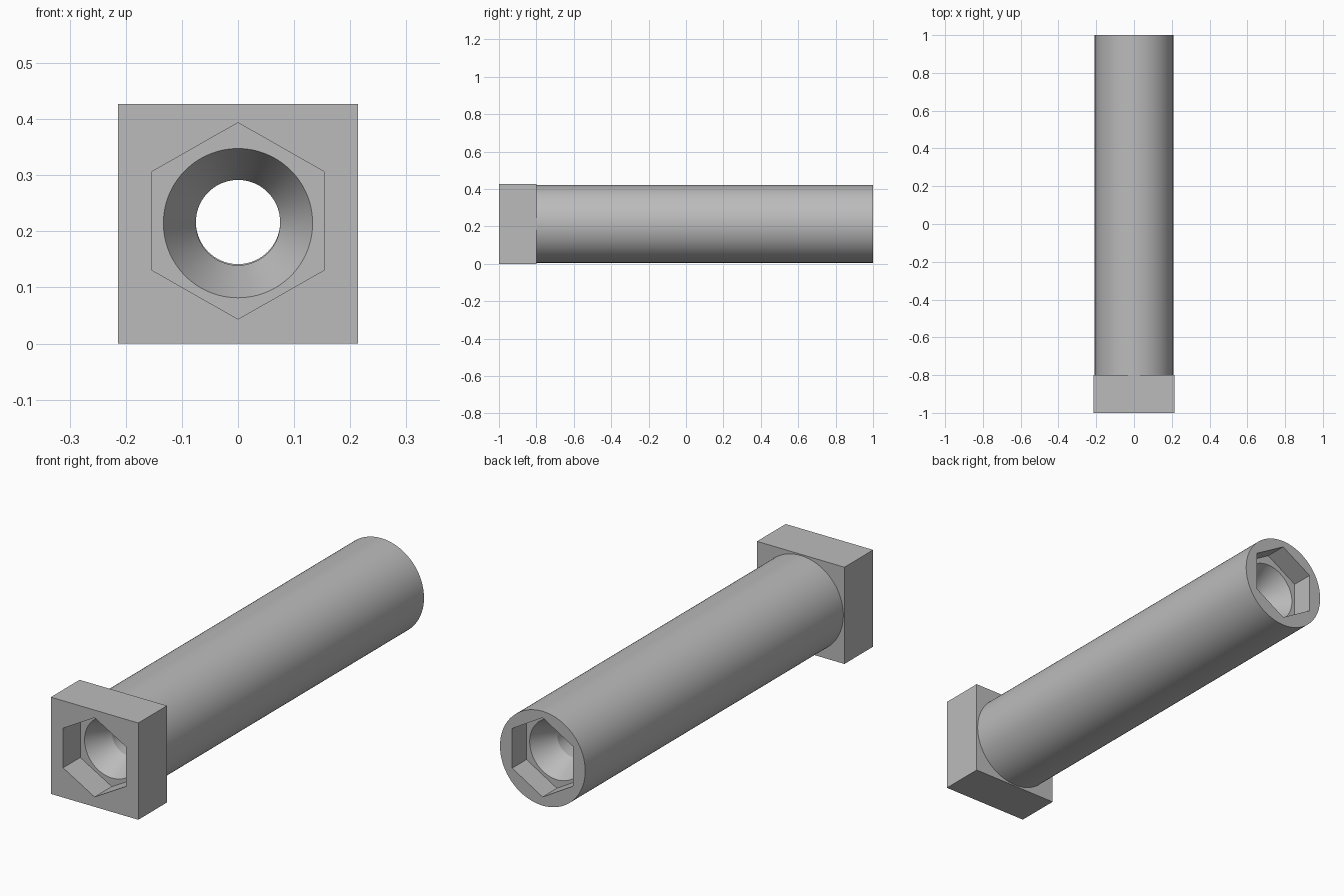
import bpy, bmesh, math
from mathutils import Matrix, Vector

if "Cube" in bpy.data.objects:
    bpy.data.objects.remove(bpy.data.objects["Cube"])

ZC = 0.2135      # axis height of the shaft
HEX_Z = 0.2185   # axis height of the hex sockets and bore

grey = bpy.data.materials.new("plain grey")
grey.diffuse_color = (0.5, 0.5, 0.5, 1)
grey.use_nodes = True
grey.node_tree.nodes["Principled BSDF"].inputs["Base Color"].default_value = grey.diffuse_color


def make(name, bm):
    bmesh.ops.recalc_face_normals(bm, faces=bm.faces)
    me = bpy.data.meshes.new(name)
    bm.to_mesh(me)
    bm.free()
    me.materials.append(grey)
    ob = bpy.data.objects.new(name, me)
    bpy.context.collection.objects.link(ob)
    return ob


def lathe(name, rings, sides, z, sx=1.0, sz=1.0, turn=0.0):
    """Closed solid along y from a list of (y, radius) rings."""
    bm = bmesh.new()
    loops = []
    for y, r in rings:
        loops.append([bm.verts.new((r * sx * math.cos(turn + math.tau * i / sides), y,
                                    z + r * sz * math.sin(turn + math.tau * i / sides)))
                      for i in range(sides)])
    for a, b in zip(loops, loops[1:]):
        for i in range(sides):
            j = (i + 1) % sides
            bm.faces.new((a[i], a[j], b[j], b[i]))
    bm.faces.new(loops[0])
    bm.faces.new(loops[-1])
    return make(name, bm)


def boolean(target, tool, operation):
    mod = target.modifiers.new(operation, 'BOOLEAN')
    mod.operation, mod.object, mod.solver = operation, tool, 'EXACT'
    bpy.context.view_layer.objects.active = target
    bpy.ops.object.modifier_apply(modifier=mod.name)
    bpy.data.objects.remove(tool)


# Square head block
bm = bmesh.new()
bmesh.ops.create_cube(bm, size=1, matrix=Matrix.Translation((0, -0.9, ZC))
                      @ Matrix.Diagonal(Vector((0.427, 0.2, 0.427, 1))))
spacer = make("square_headed_spacer", bm)

# Round shaft joined to the head
boolean(spacer, lathe("shaft", [(-0.85, 0.208), (1, 0.208)], 96, ZC), 'UNION')

# Through bore with a conical countersink at each end
boolean(spacer, lathe("front_countersink", [(-0.9, 0.133), (-0.88, 0.133), (-0.77, 0.075), (-0.7, 0.075)],
                      96, 0.2145), 'DIFFERENCE')
boolean(spacer, lathe("back_countersink", [(0.7, 0.075), (0.79, 0.075), (0.9, 0.133), (0.92, 0.133)],
                      96, 0.2145), 'DIFFERENCE')
boolean(spacer, lathe("bore", [(-0.8, 0.075), (0.8, 0.075)], 96, 0.2165), 'DIFFERENCE')

# Hexagonal sockets at both ends
for name, y0, y1, sx in (("front_socket", -1.1, -0.88, 1.015), ("back_socket", 0.9, 1.1, 0.98)):
    boolean(spacer, lathe(name, [(y0, 0.175), (y1, 0.175)], 6, HEX_Z, sx, 1.0, math.pi / 6), 'DIFFERENCE')

# Smooth round walls, sharp corners
spacer.select_set(True)
bpy.context.view_layer.objects.active = spacer
bpy.ops.object.shade_smooth_by_angle(angle=math.radians(25))
